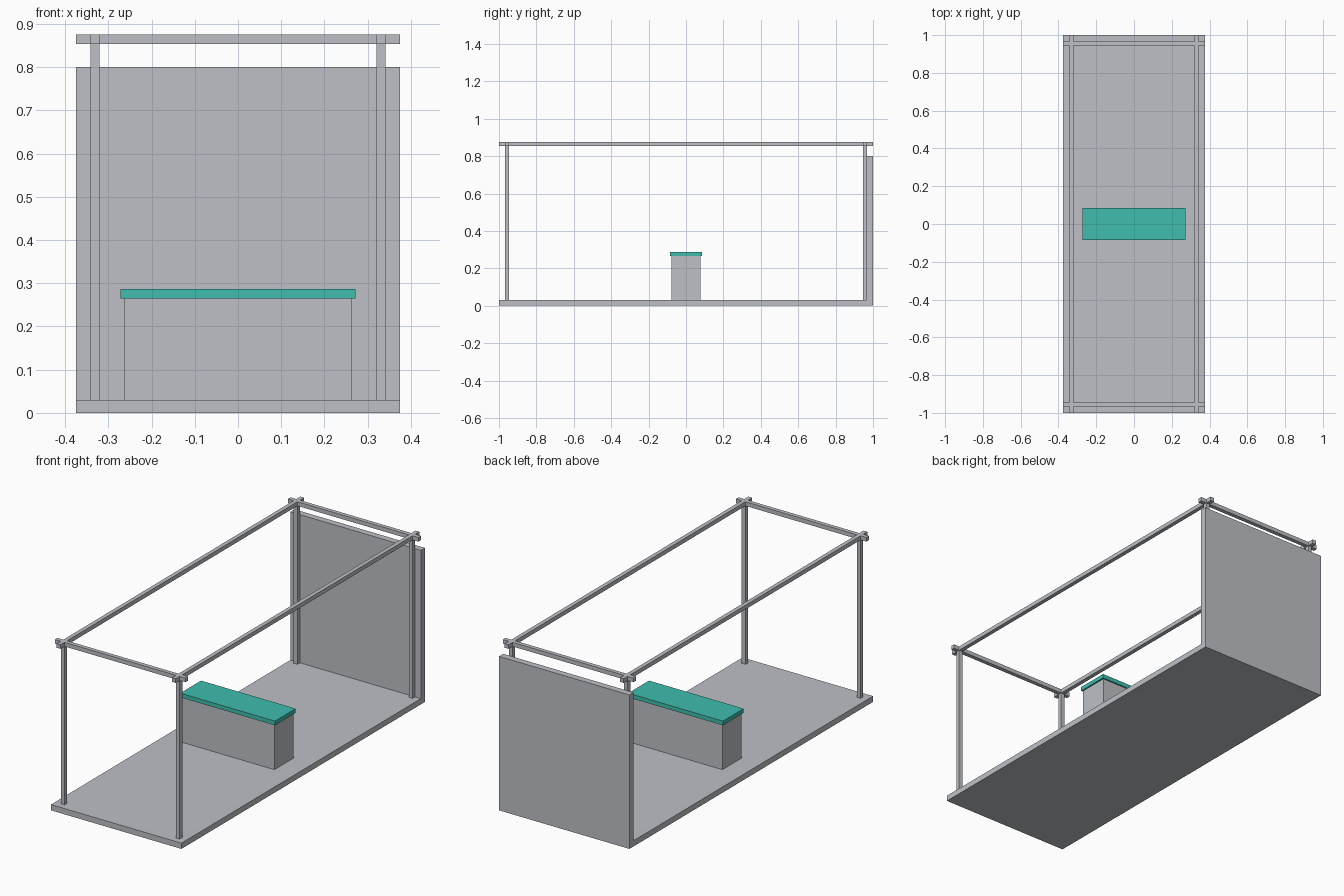
import bpy

if "Cube" in bpy.data.objects:
    bpy.data.objects.remove(bpy.data.objects["Cube"])


def srgb(r, g, b):
    def lin(c):
        c /= 255
        return c / 12.92 if c <= 0.04045 else ((c + 0.055) / 1.055) ** 2.4
    return (lin(r), lin(g), lin(b), 1)


def material(name, colour):
    m = bpy.data.materials.new(name)
    m.diffuse_color = colour
    m.use_nodes = True
    m.node_tree.nodes["Principled BSDF"].inputs["Base Color"].default_value = m.diffuse_color
    return m


grey = material("light grey", srgb(189, 192, 198))
teal = material("teal", srgb(62, 190, 174))


def box(name, x, y, z, mat=grey):
    """Box from (min, max) ranges on each axis."""
    bpy.ops.mesh.primitive_cube_add(size=1, location=[(a + b) / 2 for a, b in (x, y, z)])
    o = bpy.context.object
    o.name = name
    o.scale = [b - a for a, b in (x, y, z)]
    bpy.ops.object.transform_apply(location=False, rotation=False, scale=True)
    o.data.materials.append(mat)
    return o


W, L = 0.375, 1.0            # half width and half length of the booth
FLOOR, TOP, BAR = 0.03, 0.875, 0.0215
PX, PY = 0.331, 0.956        # post centres


def span(c):
    return (c - BAR / 2, c + BAR / 2)


# Floor slab and back wall
box("floor", (-W, W), (-L, 0.966), (0, FLOOR))
box("back_wall", (-W, W), (0.966, L), (0, 0.80))

# Counter with teal worktop
box("counter_body", (-0.264, 0.264), (-0.078, 0.078), (FLOOR, 0.265))
box("counter_top", (-0.272, 0.272), (-0.085, 0.085), (0.265, 0.287), teal)

# Frame: four posts, two long rails, two cross rails
for sx, side in ((-1, "left"), (1, "right")):
    box(f"{side}_long_rail", span(sx * PX), (-L, L), (TOP - BAR, TOP))
    for sy, end in ((-1, "front"), (1, "back")):
        box(f"{end}_{side}_post", span(sx * PX), span(sy * PY), (FLOOR, TOP - BAR))
for sy, end in ((-1, "front"), (1, "back")):
    box(f"{end}_cross_rail", (-W, W), span(sy * PY), (TOP - BAR, TOP))
